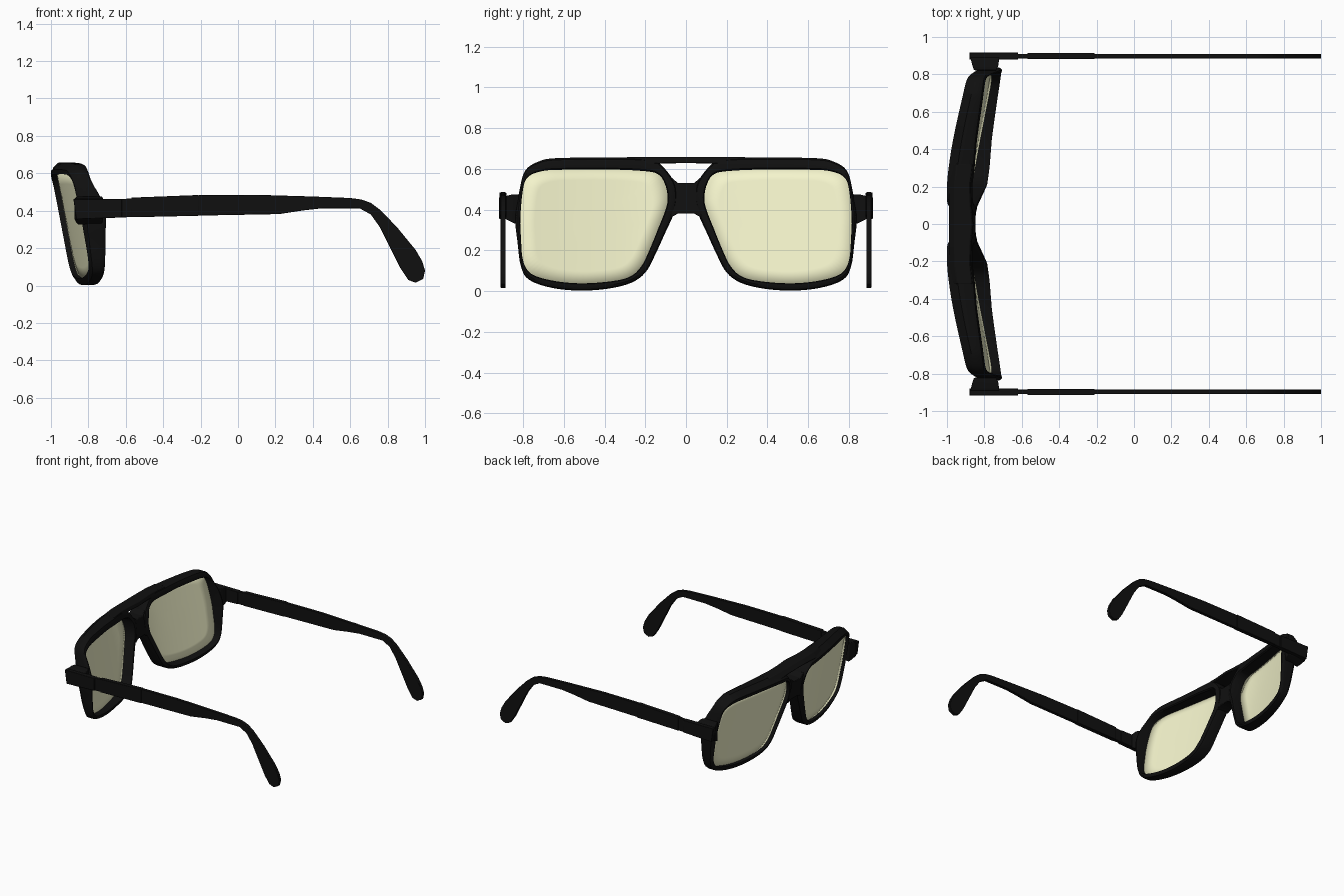
import bpy, bmesh
from mathutils import Vector

if "Cube" in bpy.data.objects:
    bpy.data.objects.remove(bpy.data.objects["Cube"])


def material(name, color):
    m = bpy.data.materials.new(name)
    m.diffuse_color = color
    m.use_nodes = True
    m.node_tree.nodes["Principled BSDF"].inputs["Base Color"].default_value = m.diffuse_color
    return m


BLACK = material("black_plastic", (0.005, 0.005, 0.005, 1))
TINT = material("tinted_lens", (0.9, 0.9, 0.6, 1))


def finish(name, bm, mat, mirror=True, angle=0.6, bevel=0):
    bmesh.ops.recalc_face_normals(bm, faces=bm.faces)
    me = bpy.data.meshes.new(name)
    bm.to_mesh(me)
    bm.free()
    ob = bpy.data.objects.new(name, me)
    bpy.context.collection.objects.link(ob)
    me.materials.append(mat)
    bpy.ops.object.select_all(action='DESELECT')
    ob.select_set(True)
    bpy.context.view_layer.objects.active = ob
    bpy.ops.object.shade_smooth_by_angle(angle=angle)
    if bevel:
        b = ob.modifiers.new("bevel", 'BEVEL')
        b.width, b.segments = bevel, 2
    if mirror:
        m = ob.modifiers.new("mirror", 'MIRROR')
        m.use_axis = (False, True, False)
    return ob


def loft(bm, rings, closed=False):
    """Skin a row of point rings; closed joins last to first, otherwise capped."""
    vs = [[bm.verts.new(p) for p in r] for r in rings]
    n = len(vs[0])
    pairs = list(zip(vs, vs[1:])) + ([(vs[-1], vs[0])] if closed else [])
    for a, b in pairs:
        for i in range(n):
            j = (i + 1) % n
            bm.faces.new((a[i], a[j], b[j], b[i]))
    if not closed:
        bm.faces.new(vs[0])
        bm.faces.new(vs[-1])


def spline(pts, sub=4):
    """Closed Catmull-Rom resampling."""
    p = [Vector(q) for q in pts]
    n, out = len(p), []
    for i in range(n):
        a, b, c, d = p[i - 1], p[i], p[(i + 1) % n], p[(i + 2) % n]
        for k in range(sub):
            t = k / sub
            out.append(0.5 * (2 * b + (c - a) * t + (2 * a - 5 * b + 4 * c - d) * t * t
                              + (3 * b - a - 3 * c + d) * t ** 3))
    return out


# Wrapped, tilted front and back surfaces of the face frame
def front_x(y, z):
    wrap = 0.11 * (max(abs(y) - 0.2, 0) / 0.6) ** 1.4
    return -1 + wrap + 0.19 * max(0.61 - z, 0)


BACK = [(0, -0.842), (0.07, -0.84), (0.2, -0.785), (0.3, -0.772),
        (0.45, -0.76), (0.6, -0.74), (0.85, -0.705)]


def back_x(y, z):
    y = min(abs(y), 0.849)
    for (y0, x0), (y1, x1) in zip(BACK, BACK[1:]):
        if y <= y1:
            x = x0 + (x1 - x0) * (y - y0) / (y1 - y0)
            break
    t = min(max((z - 0.36) / 0.26, 0), 1)
    drop = 0.01 + 0.07 * min(max((y - 0.05) / 0.15, 0), 1)
    return x - drop * t * t * (3 - 2 * t)


# Outer and inner outlines of one eye: (outer y, outer z, inner y, inner z)
EYE = [(0.14, 0.635, 0.14, 0.575), (0.06, 0.54, 0.105, 0.53), (0.045, 0.46, 0.09, 0.46),
       (0.06, 0.38, 0.10, 0.40), (0.10, 0.29, 0.135, 0.31), (0.155, 0.17, 0.18, 0.20),
       (0.20, 0.09, 0.22, 0.12), (0.27, 0.04, 0.28, 0.068), (0.38, 0.012, 0.39, 0.045),
       (0.52, 0.002, 0.53, 0.038), (0.66, 0.016, 0.66, 0.052), (0.77, 0.055, 0.76, 0.085),
       (0.81, 0.12, 0.80, 0.15), (0.827, 0.24, 0.81, 0.26), (0.838, 0.36, 0.813, 0.36),
       (0.818, 0.49, 0.80, 0.50), (0.79, 0.59, 0.775, 0.56), (0.725, 0.635, 0.71, 0.588),
       (0.64, 0.652, 0.62, 0.595), (0.40, 0.655, 0.40, 0.597), (0.22, 0.652, 0.22, 0.59)]
eye = spline(EYE)

# Rims: chamfered front deepest at the brow
bm = bmesh.new()
rings = []
for oy, oz, iy, iz in eye:
    f, b = front_x(oy, oz), back_x(oy, oz)
    chamfer = 0.012 + 0.035 * min(max(oz / 0.65, 0), 1) ** 2

    def at(t, x):
        return (x, iy + (oy - iy) * t, iz + (oz - iz) * t)
    rings.append([at(0, front_x(iy, iz)), at(0.4, f), at(1, f + chamfer), at(1, b - 0.025),
                  at(0.85, b - 0.008), at(0.5, b), at(0.12, b), at(0, b - 0.01)])
loft(bm, rings, closed=True)
finish("eye_rim", bm, BLACK)

# Lenses: concentric loops following the front surface
bm = bmesh.new()
cy, cz = 0.46, 0.33
loops = []
for s in (1.01, 0.8, 0.6, 0.4, 0.2):
    loop = []
    for _, _, iy, iz in eye:
        y, z = cy + (iy - cy) * s, cz + (iz - cz) * s
        loop.append(bm.verts.new((front_x(y, z) + 0.033, y, z)))
    loops.append(loop)
n = len(eye)
for a, b in zip(loops, loops[1:]):
    for i in range(n):
        bm.faces.new((a[i], a[(i + 1) % n], b[(i + 1) % n], b[i]))
bm.faces.new(loops[-1])
lens = finish("lens", bm, TINT)
sol = lens.modifiers.new("thickness", 'SOLIDIFY')
sol.thickness, sol.offset = 0.008, 0


# Nose bridge and brow bar: (y, low z, high z) stations across the middle
def crosspiece(name, stations, inset_low, inset_high):
    bm = bmesh.new()
    both = [(-y, a, b) for y, a, b in reversed(stations) if y > 0] + stations
    loft(bm, [[(front_x(y, lo) + inset_low, y, lo), (front_x(y, hi) + inset_high, y, hi),
               (back_x(y, hi) - 0.015, y, hi), (back_x(y, lo) - 0.005, y, lo)]
              for y, lo, hi in both])
    finish(name, bm, BLACK, mirror=False, bevel=0.005)


crosspiece("nose_bridge", [(0, 0.38, 0.53), (0.04, 0.38, 0.53), (0.075, 0.36, 0.56)], 0.005, 0.005)
crosspiece("brow_bar", [(0, 0.628, 0.658), (0.12, 0.626, 0.658), (0.22, 0.62, 0.658),
                        (0.32, 0.62, 0.656)], 0.008, 0.04)

# Hinge blocks joining rims to temples
bm = bmesh.new()
loft(bm, [[(x0, y, z0), (x1, y, z0), (x1, y, z1), (x0, y, z1)] for y, x0, x1, z0, z1 in
          [(0.822, -0.855, -0.735, 0.325, 0.475), (0.85, -0.865, -0.725, 0.335, 0.475),
           (0.89, -0.875, -0.72, 0.355, 0.465)]])
finish("hinge_block", bm, BLACK, bevel=0.004)


# Temples and their thicker plates, extruded from side profiles
def plate(name, profile, y0, y1, bevel):
    bm = bmesh.new()
    loft(bm, [[(x, y, z) for x, z in profile] for y in (y0, y1)])
    finish(name, bm, BLACK, bevel=bevel)


plate("temple_arm", [
    (-0.87, 0.46), (-0.62, 0.462), (-0.5, 0.472), (-0.2, 0.483), (0.1, 0.485), (0.4, 0.476),
    (0.6, 0.468), (0.66, 0.46), (0.71, 0.442), (0.76, 0.405), (0.85, 0.312), (0.95, 0.19),
    (0.985, 0.13), (1.0, 0.08), (0.99, 0.035), (0.95, 0.015), (0.91, 0.03), (0.87, 0.09),
    (0.82, 0.19), (0.76, 0.31), (0.71, 0.38), (0.65, 0.413), (0.45, 0.413), (0.35, 0.402),
    (0.22, 0.382), (-0.2, 0.374), (-0.6, 0.365), (-0.86, 0.355)], 0.885, 0.91, 0.003)
plate("temple_front_plate", [(-0.88, 0.462), (-0.62, 0.462), (-0.62, 0.364), (-0.865, 0.354)],
      0.88, 0.917, 0.003)
plate("temple_side_plate", [(-0.57, 0.47), (-0.21, 0.484), (-0.21, 0.373), (-0.57, 0.365)],
      0.882, 0.915, 0.003)
